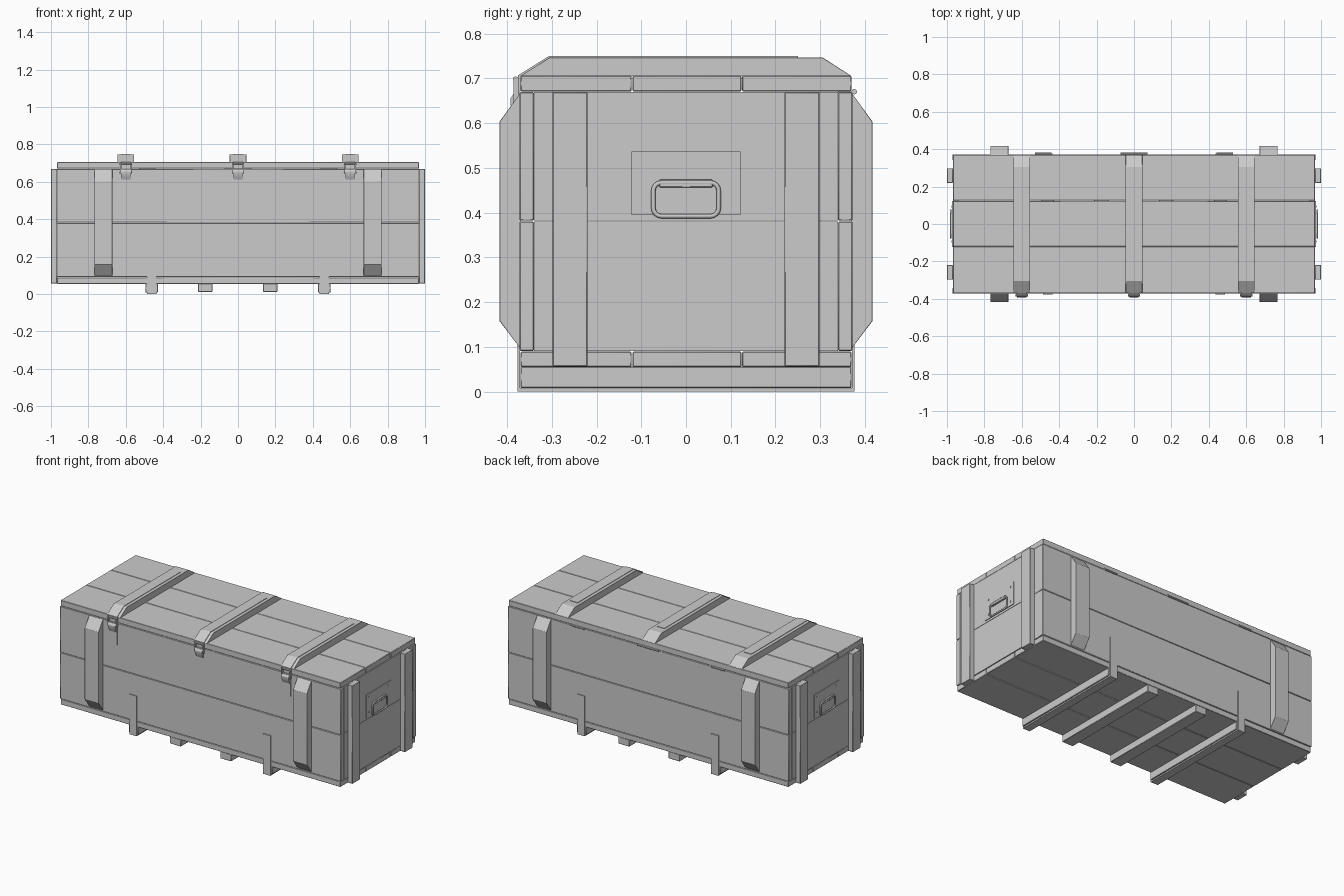
import bpy, bmesh, math
from mathutils import Vector

if "Cube" in bpy.data.objects:
    bpy.data.objects.remove(bpy.data.objects["Cube"])


def finish(name, bm, bevel=0.0):
    bmesh.ops.recalc_face_normals(bm, faces=bm.faces)
    me = bpy.data.meshes.new(name)
    bm.to_mesh(me)
    bm.free()
    ob = bpy.data.objects.new(name, me)
    bpy.context.collection.objects.link(ob)
    if bevel:
        mod = ob.modifiers.new("edge", 'BEVEL')
        mod.width = bevel
        mod.segments = 1
    return ob


def box(name, x, y, z, bevel=0.0):
    """Box from (min, max) ranges."""
    bm = bmesh.new()
    bmesh.ops.create_cube(bm, size=1)
    for v in bm.verts:
        v.co = [(r[0] + r[1]) / 2 + c * (r[1] - r[0]) for c, r in zip(v.co, (x, y, z))]
    return finish(name, bm, bevel)


def extrude_x(name, profile, x0, x1, bevel=0.0):
    """Closed (y, z) profile extruded along x."""
    bm = bmesh.new()
    f = bm.faces.new([bm.verts.new((x0, y, z)) for y, z in profile])
    r = bmesh.ops.extrude_face_region(bm, geom=[f])
    bmesh.ops.translate(bm, vec=(x1 - x0, 0, 0),
                        verts=[e for e in r['geom'] if isinstance(e, bmesh.types.BMVert)])
    return finish(name, bm, bevel)


def cylinder(name, centre, axis, radius, length, sides=10):
    bm = bmesh.new()
    bmesh.ops.create_cone(bm, cap_ends=True, segments=sides, radius1=radius, radius2=radius, depth=length)
    q = Vector((0, 0, 1)).rotation_difference(Vector(axis))
    for v in bm.verts:
        v.co = q @ v.co + Vector(centre)
    return finish(name, bm)


def span(a, b, s):
    return tuple(sorted((a * s, b * s)))


def wire_loop(name, x, y, z0, z1, corner, radius):
    """Rounded rectangular ring of round bar in the yz plane."""
    cu = bpy.data.curves.new(name, 'CURVE')
    cu.dimensions = '3D'
    cu.bevel_depth = radius
    cu.bevel_resolution = 2
    pts = []
    for cy, cz, a in ((y - corner, z1 - corner, 0), (corner - y, z1 - corner, 90),
                      (corner - y, z0 + corner, 180), (y - corner, z0 + corner, 270)):
        for k in range(5):
            t = math.radians(a + k * 22.5)
            pts.append((x, cy + corner * math.cos(t), cz + corner * math.sin(t)))
    sp = cu.splines.new('POLY')
    sp.points.add(len(pts) - 1)
    for p, co in zip(sp.points, pts):
        p.co = (*co, 1)
    sp.use_cyclic_u = True
    ob = bpy.data.objects.new(name, cu)
    bpy.context.collection.objects.link(ob)


# Lid and floor planks
for i, (a, b) in enumerate(((-0.37, -0.1215), (-0.1195, 0.1235), (0.1255, 0.37))):
    box(f"lid_plank_{i}", (-0.967, 0.967), (a, b), (0.671, 0.706), 0.002)
    box(f"floor_plank_{i}", (-0.967, 0.967), (a, b), (0.055, 0.089), 0.002)

# Long walls and end walls, two boards each
for s in (-1, 1):
    side = "front" if s < 0 else "back"
    end = "left" if s < 0 else "right"
    for n, z in (("lower", (0.091, 0.380)), ("upper", (0.382, 0.669))):
        box(f"{side}_{n}_board", (-0.97, 0.97), span(0.34, 0.372, s), z, 0.002)
        box(f"{end}_{n}_board", span(0.938, 0.969, s), (-0.34, 0.34), z)
    # Chamfered side battens
    for sx in (-1, 1):
        extrude_x(f"{side}_batten", [(s * y, z) for y, z in
                  ((0.37, 0.096), (0.417, 0.158), (0.417, 0.603), (0.37, 0.668))],
                  sx * 0.72 - 0.048, sx * 0.72 + 0.048, 0.001)
        # End battens
        box(f"{end}_end_batten", span(0.968, 1.0, s), span(0.22, 0.298, sx), (0.056, 0.669), 0.002)

    # Handle plate, screws, hinge lugs and swing handle
    box(f"{end}_handle_plate", span(0.967, 0.973, s), (-0.122, 0.122), (0.395, 0.537))
    for y in (-0.094, 0.094):
        for z in (0.422, 0.515):
            cylinder(f"{end}_plate_screw", (s * 0.973, y, z), (1, 0, 0), 0.006, 0.005, 8)
    box(f"{end}_handle_clip", span(0.97, 0.984, s), (-0.06, 0.06), (0.456, 0.474), 0.002)
    wire_loop(f"{end}_handle", s * 0.980, 0.073, 0.392, 0.467, 0.018, 0.005)

# Lid battens with their metal bands and latches
for x in (-0.6, 0, 0.6):
    extrude_x("lid_batten", [(-0.37, 0.705), (0.37, 0.705), (0.305, 0.747), (-0.305, 0.747)],
              x - 0.045, x + 0.045, 0.001)
    extrude_x("lid_band", [(-0.370, 0.671), (-0.375, 0.671), (-0.375, 0.707), (-0.306, 0.750),
                           (0.25, 0.750), (0.25, 0.747), (-0.305, 0.747), (-0.370, 0.705)],
              x - 0.026, x + 0.026)
    box("latch_plate", (x - 0.027, x + 0.027), (-0.376, -0.371), (0.532, 0.668))
    # Bent lever lying over the plate
    extrude_x("latch_lever", [(-0.374, 0.612), (-0.378, 0.612), (-0.392, 0.640), (-0.392, 0.655),
                              (-0.384, 0.668), (-0.378, 0.668)], x - 0.025, x + 0.025)
    for sx in (-1, 1):
        box("latch_arm", span(x + sx * 0.024, x + sx * 0.031, 1), (-0.386, -0.374), (0.645, 0.703))
    cylinder("latch_pivot", (x, -0.382, 0.648), (1, 0, 0), 0.005, 0.066)
    cylinder("latch_hook", (x, -0.381, 0.698), (1, 0, 0), 0.006, 0.066)

# Back hinges: barrel and leaf
for x, w in ((-0.485, 0.09), (0, 0.145), (0.485, 0.09)):
    cylinder("hinge_barrel", (x, 0.376, 0.67), (1, 0, 0), 0.006, w)
    box("hinge_leaf", (x - w / 2, x + w / 2), (0.340, 0.374), (0.6685, 0.6715))

# Runners under the floor
for x in (-0.175, 0.172):
    box("inner_runner", (x - 0.038, x + 0.038), (-0.368, 0.368), (0.012, 0.056), 0.002)
for s in (-1, 1):
    x = s * 0.462
    box("outer_runner", (x - 0.033, x + 0.033), (-0.37, 0.37), (0.008, 0.056), 0.002)
    # U-shaped strap round runner and lower walls
    extrude_x("runner_strap", [(-0.371, 0.25), (-0.377, 0.25), (-0.377, 0.0), (0.377, 0.0), (0.377, 0.25),
                               (0.371, 0.25), (0.371, 0.008), (-0.371, 0.008)], x - 0.025, x + 0.025)

# Keep round bars smooth and boards crisp
for ob in bpy.data.objects:
    ob.select_set(ob.type == 'MESH')
    if ob.type == 'MESH':
        bpy.context.view_layer.objects.active = ob
bpy.ops.object.shade_smooth_by_angle(angle=math.radians(30))
